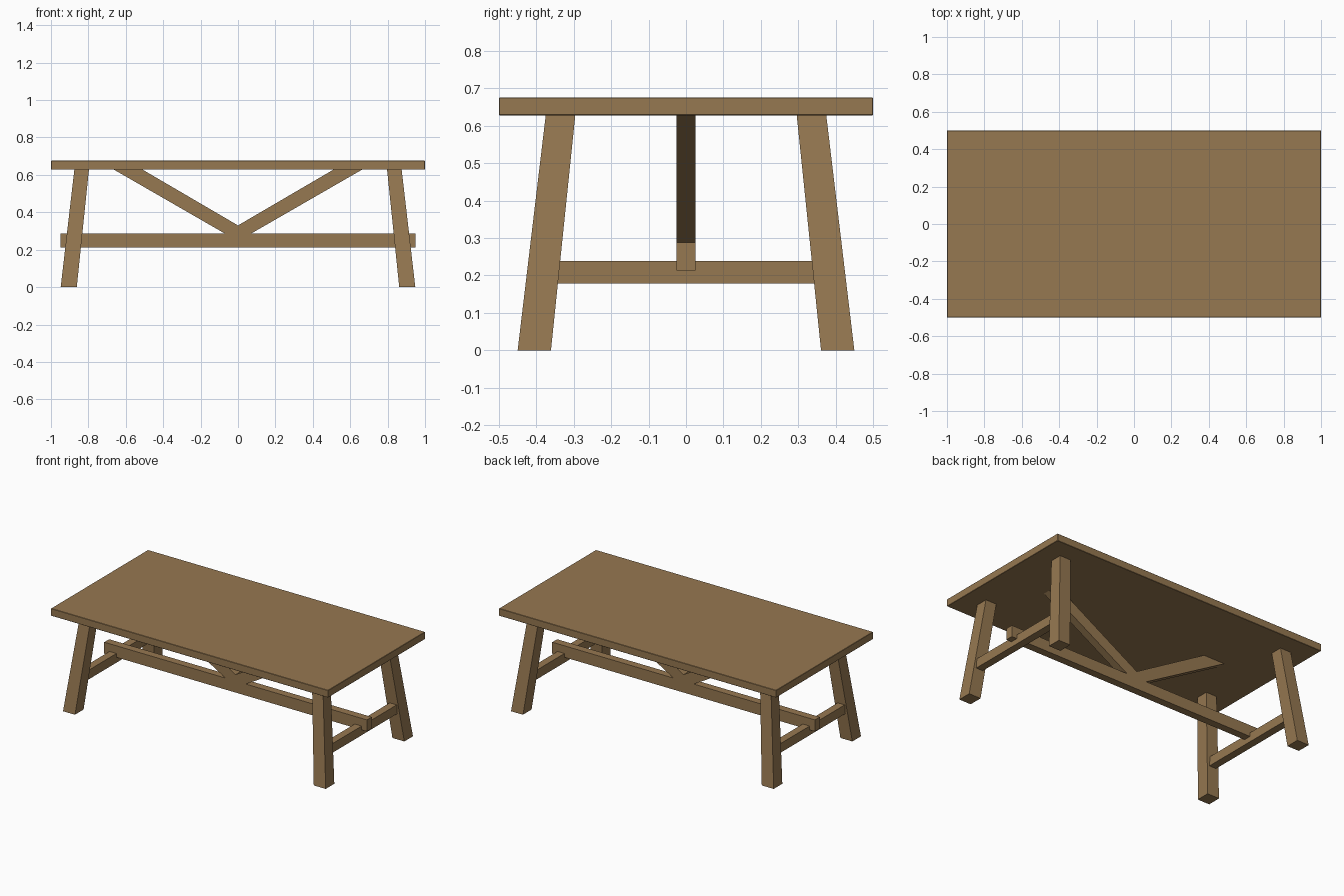
import bpy, bmesh

if "Cube" in bpy.data.objects:
    bpy.data.objects.remove(bpy.data.objects["Cube"])

wood = bpy.data.materials.new("warm brown wood")
wood.diffuse_color = (0.305, 0.188, 0.082, 1)
wood.use_nodes = True
wood.node_tree.nodes["Principled BSDF"].inputs["Base Color"].default_value = wood.diffuse_color


def finish(name, bm):
    bmesh.ops.recalc_face_normals(bm, faces=bm.faces[:])
    me = bpy.data.meshes.new(name)
    bm.to_mesh(me)
    bm.free()
    me.materials.append(wood)
    ob = bpy.data.objects.new(name, me)
    bpy.context.collection.objects.link(ob)
    return ob


def box(name, lo, hi):
    bm = bmesh.new()
    bmesh.ops.create_cube(bm, size=1)
    for v in bm.verts:
        v.co = [(lo[i] if v.co[i] < 0 else hi[i]) for i in range(3)]
    return finish(name, bm)


def prism(name, profile, y0, y1):
    # extrude an xz profile along y
    bm = bmesh.new()
    face = bm.faces.new([bm.verts.new((x, y0, z)) for x, z in profile])
    out = bmesh.ops.extrude_face_region(bm, geom=[face])
    for g in out["geom"]:
        if isinstance(g, bmesh.types.BMVert):
            g.co.y = y1
    return finish(name, bm)


TOP_Z = 0.628

# Table top with a very slightly eased edge
top = box("table_top", (-1, -0.5, TOP_Z), (1, 0.5, 0.676))
bev = top.modifiers.new("eased edge", "BEVEL")
bev.width = 0.002
bev.segments = 1

# Splayed, slightly tapered legs
for sx, side in ((-1, "left"), (1, "right")):
    for sy, end in ((-1, "front"), (1, "back")):
        leg = box(f"{end}_{side}_leg", (0, 0, 0), (1, 1, TOP_Z))
        for v in leg.data.vertices:
            low = v.co.z < 0.1
            xs = (0.862, 0.948) if low else (0.797, 0.875)
            ys = (0.361, 0.45) if low else (0.296, 0.375)
            # pick inner or outer edge, keeping face winding when mirrored
            ix = int((v.co.x > 0.5) == (sx > 0))
            iy = int((v.co.y > 0.5) == (sy > 0))
            v.co.x, v.co.y = sx * xs[ix], sy * ys[iy]

    # End stretcher between each pair of legs
    x0, x1 = sorted((sx * 0.86, sx * 0.91))
    box(f"{side}_end_stretcher", (x0, -0.35, 0.178), (x1, 0.35, 0.238))

    # Diagonal brace, meeting its twin at the centre
    profile = [(0, 0.33), (0.51, TOP_Z), (0.663, TOP_Z), (0.073, 0.288), (0, 0.288)]
    prism(f"{side}_brace", [(sx * x, z) for x, z in profile], -0.025, 0.025)

# Long centre beam lapped over the end stretchers
box("centre_beam", (-0.948, -0.025, 0.213), (0.948, 0.025, 0.288))
